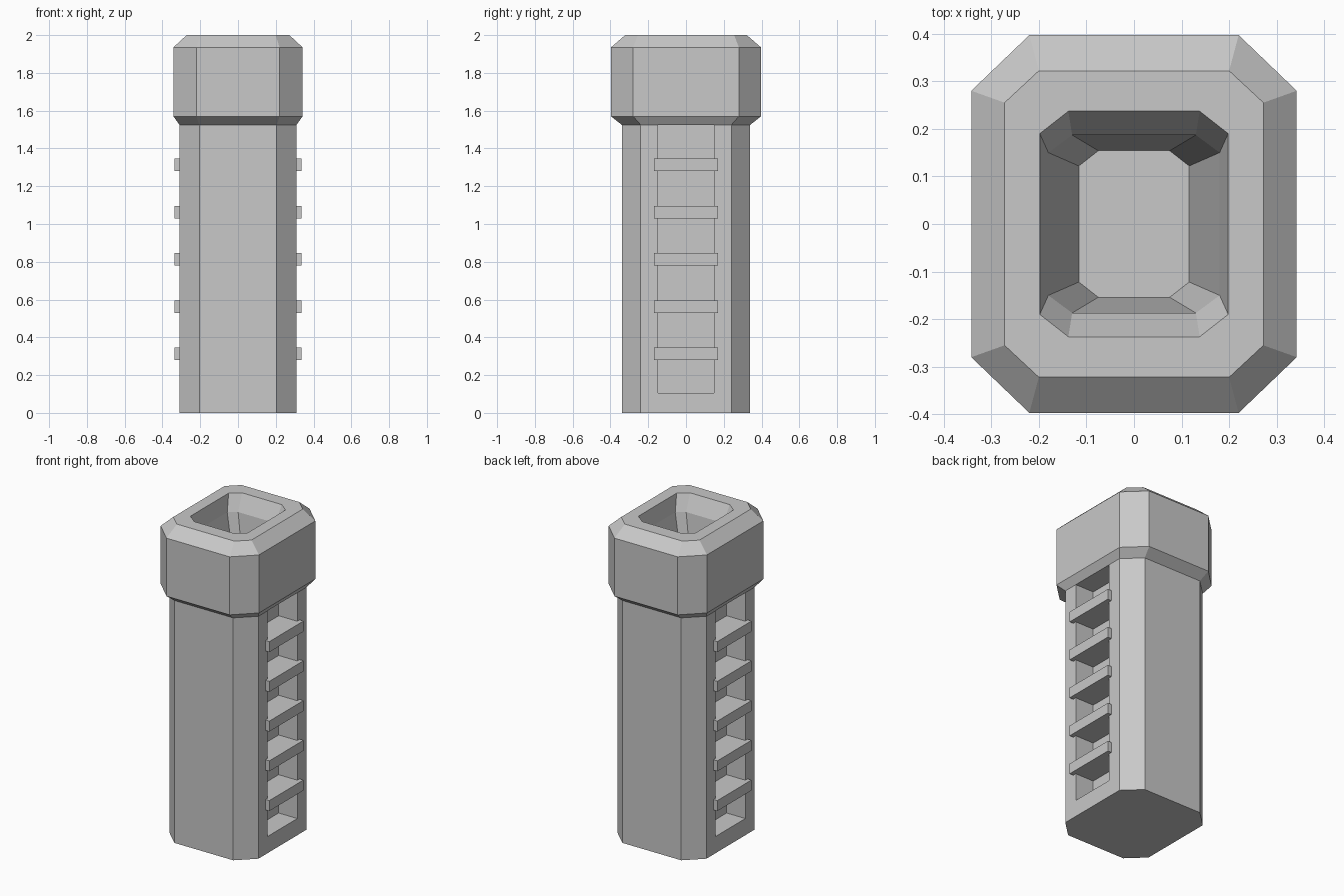
import bpy
import bmesh

old = bpy.data.objects.get("Cube")
if old:
    bpy.data.objects.remove(old, do_unlink=True)

grey = bpy.data.materials.new("stone_grey")
grey.use_nodes = True
colour = (0.58, 0.58, 0.58, 1)
grey.diffuse_color = colour
grey.node_tree.nodes["Principled BSDF"].inputs["Base Color"].default_value = colour


def finish(name, bm):
    bmesh.ops.recalc_face_normals(bm, faces=bm.faces)
    mesh = bpy.data.meshes.new(name)
    bm.to_mesh(mesh)
    bm.free()
    mesh.materials.append(grey)
    obj = bpy.data.objects.new(name, mesh)
    bpy.context.collection.objects.link(obj)
    return obj


def loft(name, rings):
    """Stack chamfered rectangles: half sizes x, y, flat-edge ends cx, cy, height z."""
    bm = bmesh.new()
    loops = []
    for x, y, cx, cy, z in rings:
        outline = [(x, -cy), (x, cy), (cx, y), (-cx, y),
                   (-x, cy), (-x, -cy), (-cx, -y), (cx, -y)]
        loops.append([bm.verts.new((px, py, z)) for px, py in outline])
    for low, high in zip(loops, loops[1:]):
        for i in range(8):
            j = (i + 1) % 8
            bm.faces.new((low[i], low[j], high[j], high[i]))
    bm.faces.new(loops[0])
    bm.faces.new(loops[-1])
    return finish(name, bm)


def box(name, low, high):
    bm = bmesh.new()
    bmesh.ops.create_cube(bm, size=1)
    for v in bm.verts:
        v.co = [h if c > 0 else l for c, l, h in zip(v.co, low, high)]
    return finish(name, bm)


# Shaft
shaft = loft("shaft", [(0.31, 0.34, 0.205, 0.24, 0), (0.31, 0.34, 0.205, 0.24, 1.53)])

# Head with bevelled rims and a stepped, tapering socket
loft("head", [
    (0.31, 0.34, 0.205, 0.24, 1.525),
    (0.342, 0.397, 0.22, 0.28, 1.57),
    (0.342, 0.397, 0.22, 0.28, 1.935),
    (0.272, 0.322, 0.2, 0.255, 2.0),
    (0.198, 0.237, 0.138, 0.19, 2.0),
    (0.18, 0.187, 0.13, 0.15, 1.9),
    (0.116, 0.154, 0.075, 0.122, 1.6),
])

# Side recesses and their rungs
inner, outer = 0.18, 0.337
for side, label in ((1, "left"), (-1, "right")):
    def span(a, b):
        return sorted((side * a, side * b))

    x0, x1 = span(inner, 0.5)
    cutter = box("recess_cutter", (x0, -0.147, 0.105), (x1, 0.147, 1.7))
    cutter.hide_render = True
    mod = shaft.modifiers.new("recess", "BOOLEAN")
    mod.operation = "DIFFERENCE"
    mod.solver = "EXACT"
    mod.object = cutter
    bpy.context.view_layer.objects.active = shaft
    bpy.ops.object.modifier_apply(modifier=mod.name)
    bpy.data.objects.remove(cutter, do_unlink=True)

    x0, x1 = span(inner - 0.01, outer)
    for i in range(5):
        z = 0.28 + 0.25 * i
        box(f"{label}_rung_{i + 1}", (x0, -0.17, z), (x1, 0.17, z + 0.066))
